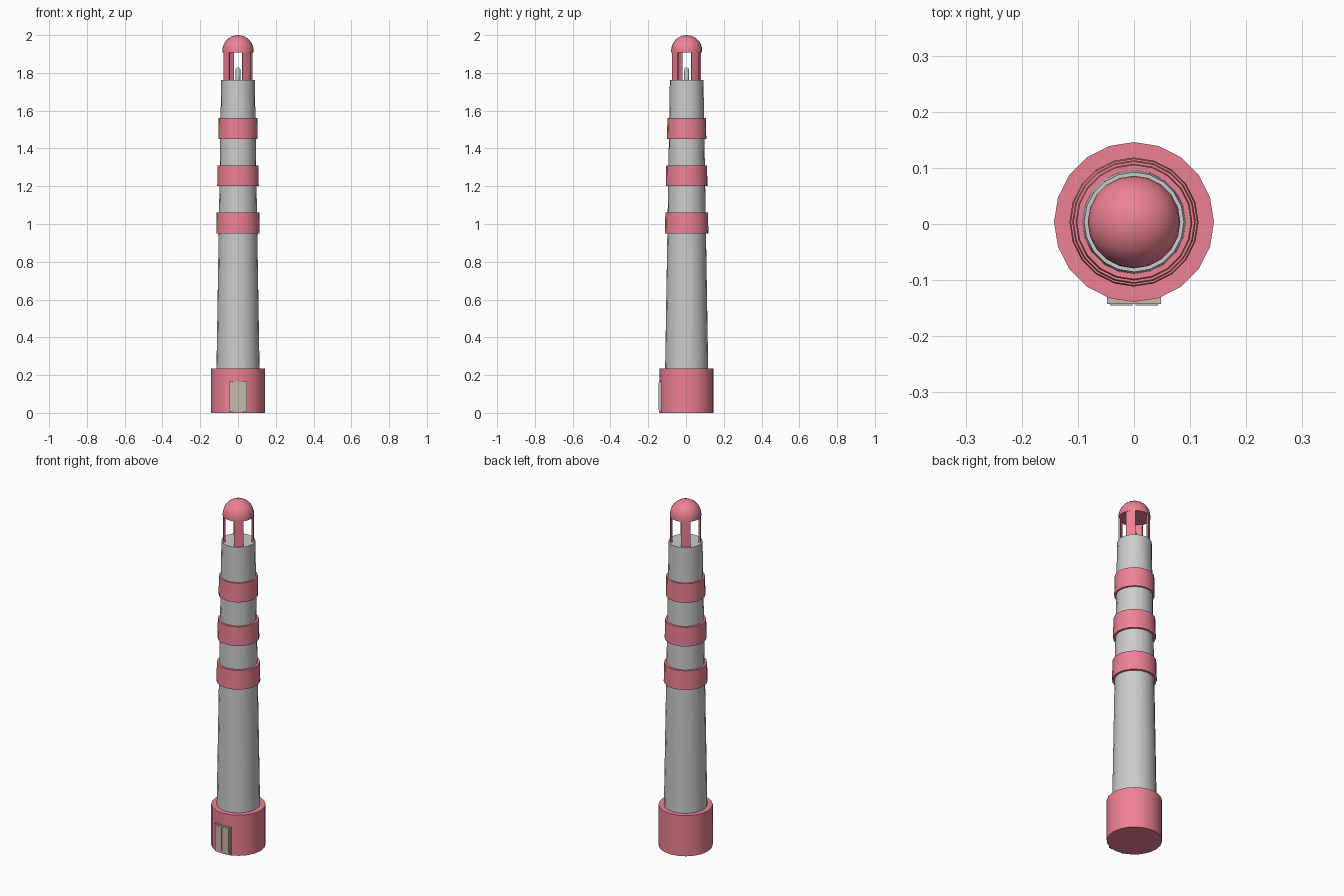
import bpy, bmesh
from math import sin, cos, pi, radians

if "Cube" in bpy.data.objects:
    bpy.data.objects.remove(bpy.data.objects["Cube"])

SIDES = 20
CY = 0.0035  # tower axis sits slightly back so the door stays in bounds


def material(name, rgb):
    m = bpy.data.materials.new(name)
    m.diffuse_color = (*rgb, 1)
    m.use_nodes = True
    m.node_tree.nodes["Principled BSDF"].inputs["Base Color"].default_value = m.diffuse_color
    return m


RED = material("red_paint", (0.85, 0.22, 0.30))
WOOD = material("door_wood", (0.58, 0.48, 0.42))


def finish(name, bm, mat=None, smooth=True):
    bmesh.ops.remove_doubles(bm, verts=bm.verts, dist=1e-5)
    bmesh.ops.recalc_face_normals(bm, faces=bm.faces)
    me = bpy.data.meshes.new(name)
    bm.to_mesh(me)
    bm.free()
    ob = bpy.data.objects.new(name, me)
    bpy.context.collection.objects.link(ob)
    if mat:
        me.materials.append(mat)
    if smooth:
        bpy.ops.object.select_all(action='DESELECT')
        ob.select_set(True)
        bpy.context.view_layer.objects.active = ob
        bpy.ops.object.shade_smooth_by_angle(angle=radians(30))
    return ob


def lathe(name, profile, mat=None, sides=SIDES):
    """Spin an (r, z) profile about the tower axis."""
    bm = bmesh.new()
    rings = [[bm.verts.new((r * cos(2 * pi * i / sides), CY + r * sin(2 * pi * i / sides), z))
              for i in range(sides)] for r, z in profile]
    for a, b in zip(rings, rings[1:]):
        for i in range(sides):
            j = (i + 1) % sides
            bm.faces.new((a[i], a[j], b[j], b[i]))
    for ring in (rings[0], rings[-1]):
        bm.faces.new(ring)
    return finish(name, bm, mat)


def box(name, size, loc, mat):
    bm = bmesh.new()
    bmesh.ops.create_cube(bm, size=1)
    bmesh.ops.scale(bm, vec=size, verts=bm.verts)
    bmesh.ops.translate(bm, vec=loc, verts=bm.verts)
    return finish(name, bm, mat, smooth=False)


def dome_profile(r, z, steps=8):
    """Quarter arc from rim to (nearly) the pole."""
    return [(r * cos(t), z + r * sin(t)) for t in
            [i * pi / 2 / steps for i in range(steps)] + [pi / 2 - 0.01]]


# Plinth and tapered shaft
lathe("base", [(0.1425, 0), (0.1425, 0.235)], RED)
lathe("tower", [(0.114, 0.235), (0.089, 1.762)])

# Painted bands around the shaft
for i, (z, r) in enumerate([(0.95, 0.114), (1.20, 0.109), (1.45, 0.103)]):
    lathe(f"band_{i + 1}", [(r + 0.001, z), (r - 0.001, z + 0.11)], RED)

# Lantern pillars: each is two facets of the 20-sided ring
for k in range(4):
    bm = bmesh.new()
    mid = -54 + 90 * k
    cols = []
    for d in (-18, 0, 18):
        a = radians(mid + d)
        cols.append([bm.verts.new((r * cos(a), CY + r * sin(a), z))
                     for r, z in ((0.072, 1.755), (0.081, 1.755), (0.081, 1.915), (0.072, 1.915))])
    for a, b in zip(cols, cols[1:]):
        for i in range(4):
            j = (i + 1) % 4
            bm.faces.new((a[i], a[j], b[j], b[i]))
    bm.faces.new(cols[0])
    bm.faces.new(cols[-1])
    finish(f"lantern_pillar_{k + 1}", bm, RED)

# Dome roof and lamp
lathe("dome_roof", [(0.0825, 1.908)] + dome_profile(0.0825, 1.9175), RED)
lathe("lamp", [(0.013, 1.76)] + dome_profile(0.013, 1.815, 5), sides=12)

# Double door: backing frame and two leaves
box("door_frame", (0.096, 0.022, 0.16), (0, -0.132, 0.085), WOOD)
for side, n in ((-1, "left"), (1, "right")):
    box(f"door_leaf_{n}", (0.04, 0.012, 0.144), (side * 0.0225, -0.1395, 0.086), WOOD)
